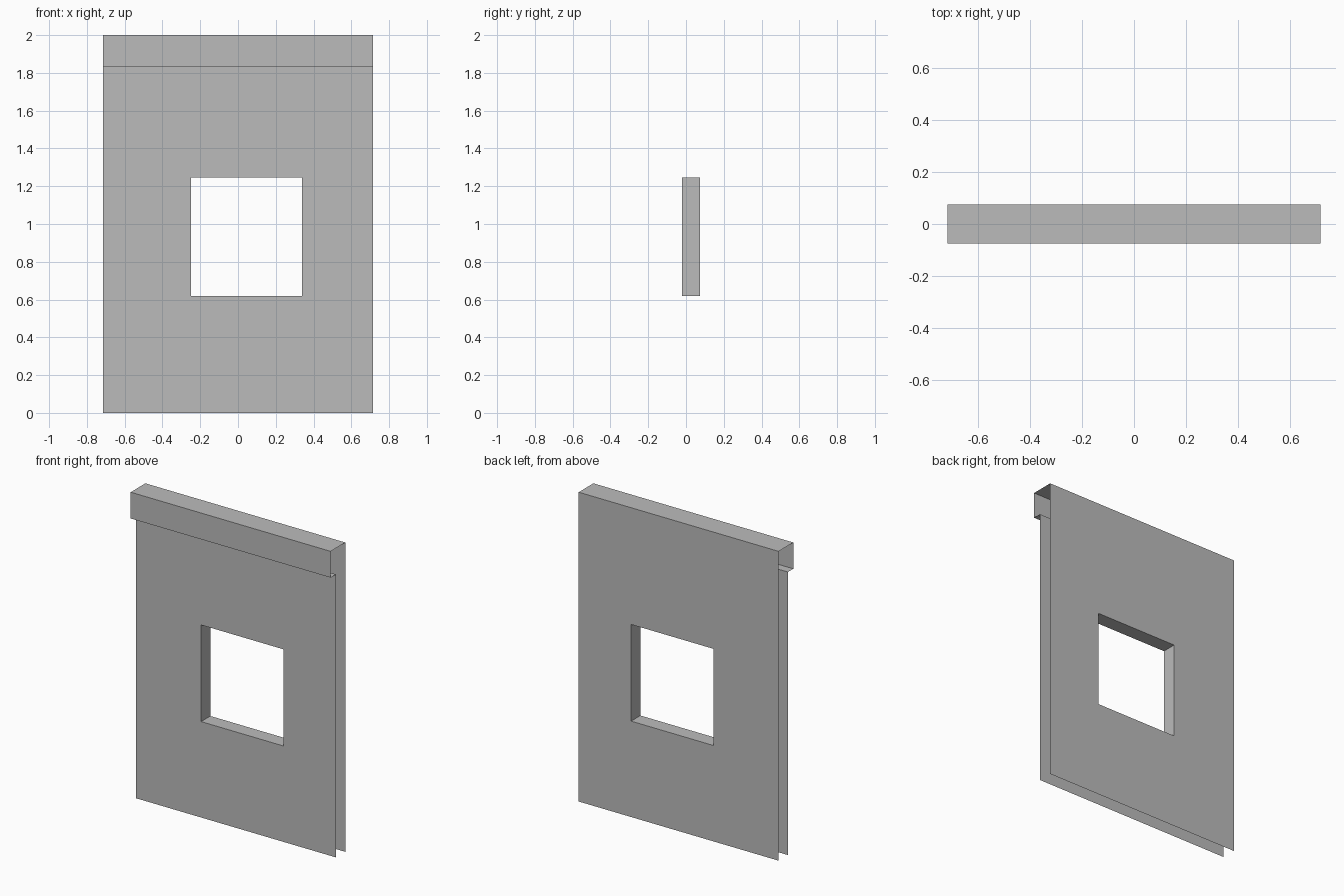
import bpy

cube = bpy.data.objects.get("Cube")
if cube:
    bpy.data.objects.remove(cube, do_unlink=True)

grey = bpy.data.materials.new("plain grey")
grey.use_nodes = True
colour = (0.5, 0.5, 0.5, 1)
grey.diffuse_color = colour
grey.node_tree.nodes["Principled BSDF"].inputs["Base Color"].default_value = colour

# Main dimensions
HALF = 0.715
LIP, FRONT, BACK = -0.075, -0.02, 0.075
LEDGE, TOP = 1.83, 2.0
WX0, WX1, WZ0, WZ1 = -0.25, 0.34, 0.62, 1.245


def add_mesh(name, verts, faces):
    mesh = bpy.data.meshes.new(name)
    mesh.from_pydata(verts, [], faces)
    mesh.materials.append(grey)
    obj = bpy.data.objects.new(name, mesh)
    bpy.context.collection.objects.link(obj)
    return obj


def ring(x0, x1, z0, z1, y):
    return [(x0, y, z0), (x1, y, z0), (x1, y, z1), (x0, y, z1)]


def bridge(flip=False):
    """Four quads joining two rings of four points."""
    quads = [(i, (i + 1) % 4, (i + 1) % 4 + 4, i + 4) for i in range(4)]
    return [q[::-1] for q in quads] if flip else quads


def wall_sheet(name, y, z0, z1, flip):
    """Single-sided wall with a window opening."""
    outer = ring(-HALF, HALF, z0, z1, y)
    inner = ring(WX0, WX1, WZ0, WZ1, y)
    return add_mesh(name, outer + inner, bridge(flip))


# Thin wall faces, open at the sides and bottom
wall_sheet("front_wall", FRONT, 0, LEDGE, False)
wall_sheet("back_wall", BACK, 0, TOP, True)

# Window reveal joining the two walls
add_mesh("window_reveal",
         ring(WX0, WX1, WZ0, WZ1, FRONT) + ring(WX0, WX1, WZ0, WZ1, BACK),
         bridge())

# Projecting header: underside, front lip and top, open at the ends
profile = [(FRONT, LEDGE), (LIP, LEDGE), (LIP, TOP), (BACK, TOP)]
verts = [(x, y, z) for y, z in profile for x in (-HALF, HALF)]
add_mesh("top_header", verts,
         [(2 * i, 2 * i + 1, 2 * i + 3, 2 * i + 2) for i in range(3)])
